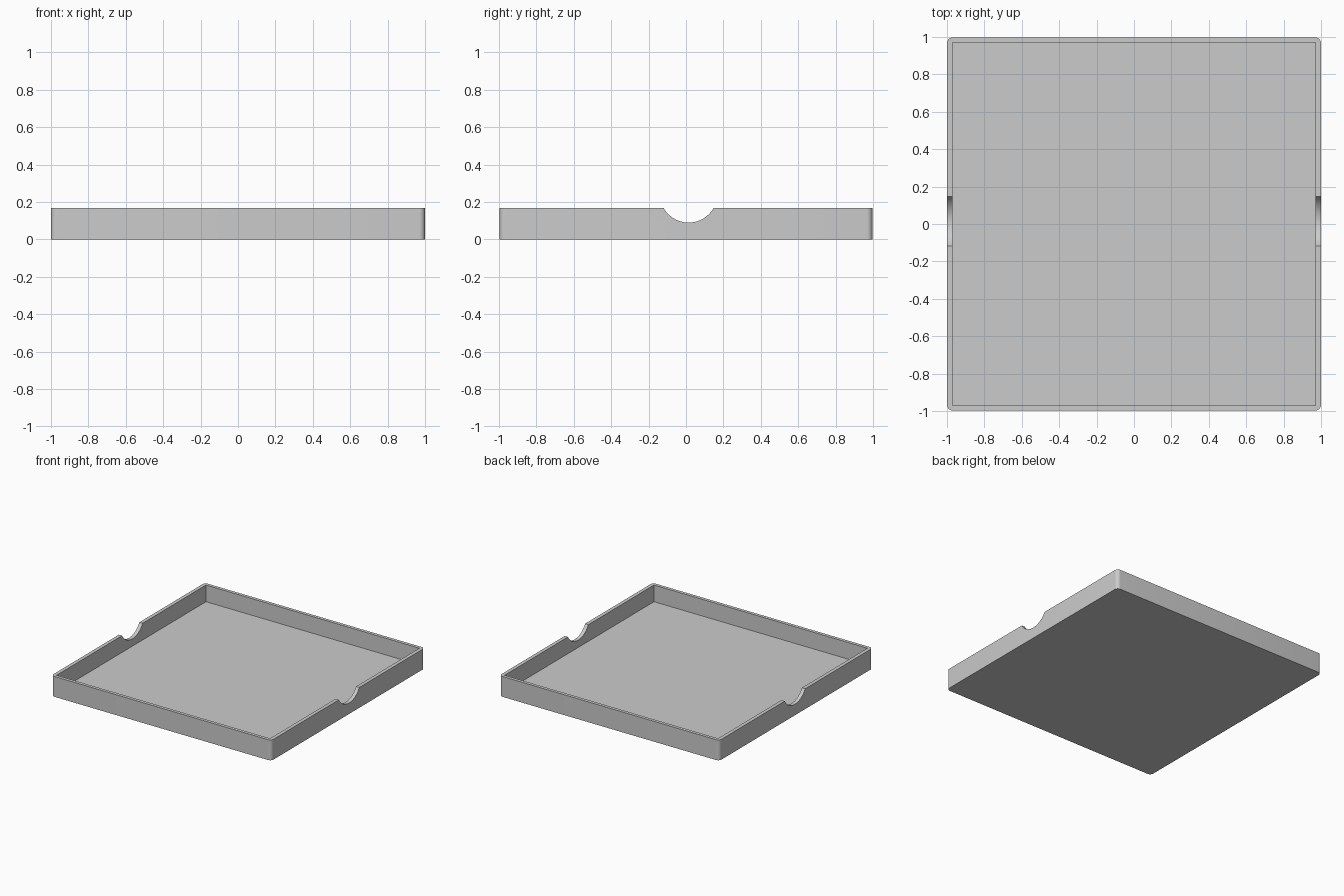
import bpy
import bmesh
from math import pi

default = bpy.data.objects.get("Cube")
if default:
    bpy.data.objects.remove(default, do_unlink=True)

HEIGHT = 0.167
FLOOR = 0.03
INNER = 0.97          # half width of the pocket
NOTCH_Y, NOTCH_Z, NOTCH_R = 0.014, 0.243, 0.153

grey = bpy.data.materials.new("light grey plastic")
grey.use_nodes = True
colour = (0.6, 0.6, 0.6, 1)
grey.diffuse_color = colour
grey.node_tree.nodes["Principled BSDF"].inputs["Base Color"].default_value = colour


def box(name, half_x, half_y, z0, z1, radius=0):
    """Box between two heights, with optional rounded upright edges."""
    bm = bmesh.new()
    bmesh.ops.create_cube(bm, size=2)
    for v in bm.verts:
        v.co = (v.co.x * half_x, v.co.y * half_y, z1 if v.co.z > 0 else z0)
    if radius:
        upright = [e for e in bm.edges
                   if abs(e.verts[0].co.z - e.verts[1].co.z) > 0.01]
        bmesh.ops.bevel(bm, geom=upright, offset=radius, segments=8,
                        profile=0.5, affect='EDGES')
    mesh = bpy.data.meshes.new(name)
    bm.to_mesh(mesh)
    bm.free()
    obj = bpy.data.objects.new(name, mesh)
    bpy.context.collection.objects.link(obj)
    return obj


def cut(target, cutter):
    """Subtract the cutter for good, then remove it."""
    cutter.hide_render = True
    mod = target.modifiers.new("cut", 'BOOLEAN')
    mod.operation = 'DIFFERENCE'
    mod.solver = 'EXACT'
    mod.object = cutter
    bpy.ops.object.select_all(action='DESELECT')
    target.select_set(True)
    bpy.context.view_layer.objects.active = target
    bpy.ops.object.modifier_apply(modifier=mod.name)
    bpy.data.objects.remove(cutter, do_unlink=True)


# Tray body with rounded outer corners
tray = box("tray", 1, 0.997, 0, HEIGHT, radius=0.03)

# Square-cornered pocket
cut(tray, box("pocket_cutter", INNER, INNER, FLOOR, 0.4))

# Round finger notches through both side walls
bpy.ops.mesh.primitive_cylinder_add(
    vertices=96, radius=NOTCH_R, depth=3,
    location=(0, NOTCH_Y, NOTCH_Z), rotation=(0, pi / 2, 0))
cut(tray, bpy.context.object)

# Material and smooth rounded surfaces
tray.data.materials.clear()
tray.data.materials.append(grey)
for poly in tray.data.polygons:
    poly.material_index = 0
bpy.ops.object.shade_smooth_by_angle(angle=pi / 6)
